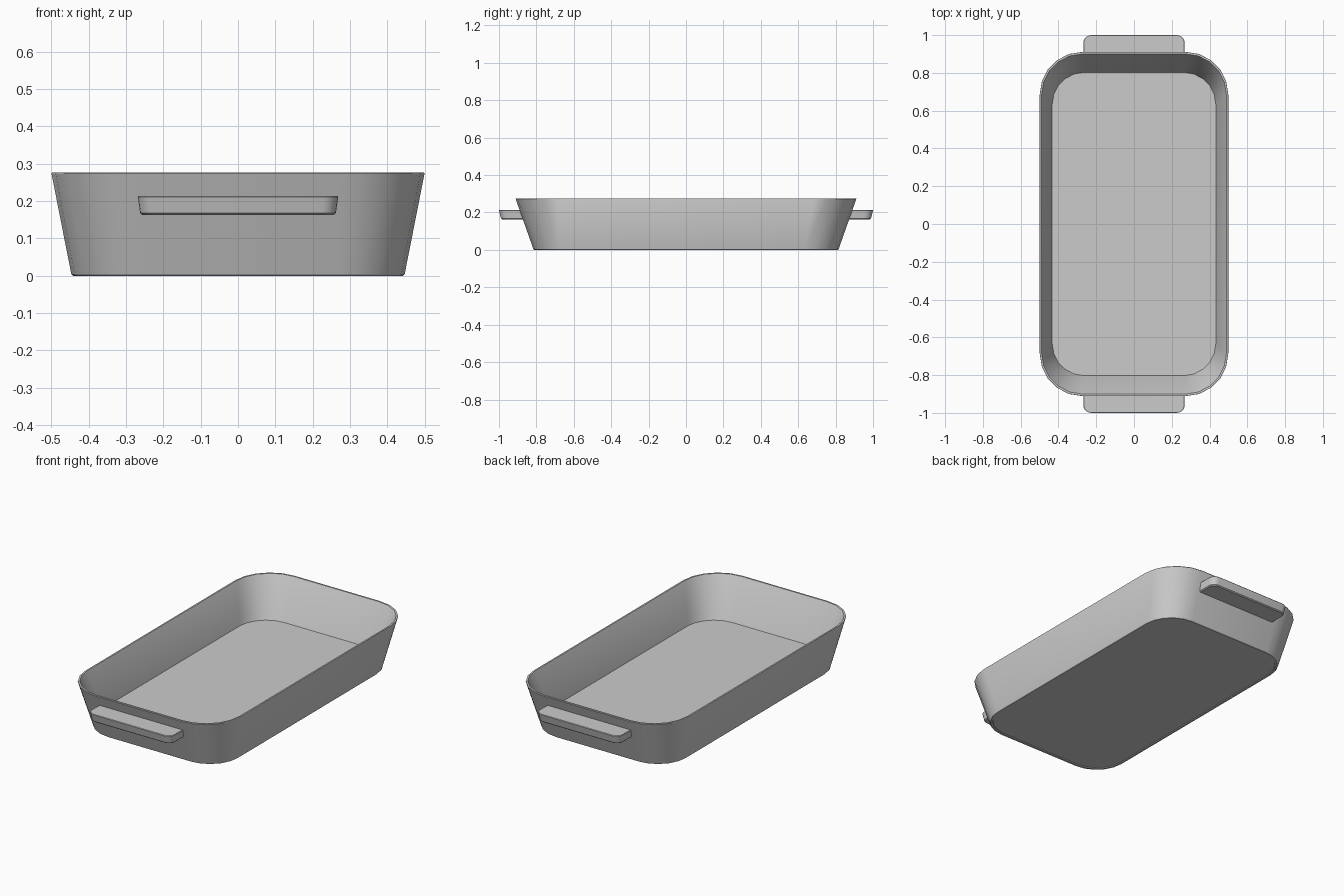
import bpy, bmesh, math

if "Cube" in bpy.data.objects:
    bpy.data.objects.remove(bpy.data.objects["Cube"])


def rounded_rect(hx, hy, r, z, seg=5):
    """Counter-clockwise rounded rectangle as a list of points."""
    pts = []
    for k, (sx, sy) in enumerate([(1, 1), (-1, 1), (-1, -1), (1, -1)]):
        for i in range(seg + 1):
            a = math.pi / 2 * (k + i / seg)
            pts.append((sx * (hx - r) + r * math.cos(a),
                        sy * (hy - r) + r * math.sin(a), z))
    return pts


def handle_outline(hx, y_in, y_out, r, z, seg=5):
    """Tab outline: straight at the wall, rounded at the outer corners."""
    pts = [(-hx, y_in, z), (hx, y_in, z)]
    for k, s in enumerate((1, -1)):
        for i in range(seg + 1):
            a = math.pi / 2 * (k + i / seg)
            pts.append((s * (hx - r) + r * math.cos(a),
                        y_out - r + r * math.sin(a), z))
    return pts


def loft(name, rings, mirror_y=False):
    """Skin successive rings and cap both ends."""
    bm = bmesh.new()
    loops = [[bm.verts.new(p) for p in ring] for ring in rings]
    for a, b in zip(loops, loops[1:]):
        for i in range(len(a)):
            j = (i + 1) % len(a)
            bm.faces.new((a[i], a[j], b[j], b[i]))
    bm.faces.new(loops[0][::-1])
    bm.faces.new(loops[-1])
    if mirror_y:
        geo = bmesh.ops.duplicate(bm, geom=bm.verts[:] + bm.edges[:] + bm.faces[:])
        for v in (g for g in geo["geom"] if isinstance(g, bmesh.types.BMVert)):
            v.co.y *= -1
    bmesh.ops.recalc_face_normals(bm, faces=bm.faces[:])
    mesh = bpy.data.meshes.new(name)
    bm.to_mesh(mesh)
    bm.free()
    obj = bpy.data.objects.new(name, mesh)
    bpy.context.collection.objects.link(obj)
    bpy.ops.object.select_all(action='DESELECT')
    obj.select_set(True)
    bpy.context.view_layer.objects.active = obj
    bpy.ops.object.shade_smooth_by_angle(angle=math.radians(30))
    return obj


# Tapered dish: recessed underside, foot ring, outer wall, rim, inner wall, floor
loft("dish", [
    rounded_rect(0.430, 0.797, 0.166, 0.004),
    rounded_rect(0.432, 0.799, 0.168, 0.0),
    rounded_rect(0.442, 0.811, 0.178, 0.0),
    rounded_rect(0.446, 0.816, 0.182, 0.004),
    rounded_rect(0.499, 0.911, 0.225, 0.273),
    rounded_rect(0.498, 0.910, 0.224, 0.276),
    rounded_rect(0.489, 0.900, 0.215, 0.276),
    rounded_rect(0.487, 0.898, 0.213, 0.273),
    rounded_rect(0.433, 0.803, 0.17, 0.048),
])

# Pair of end handles, slightly narrower underneath
loft("end_handles", [
    handle_outline(0.257, 0.868, 0.983, 0.035, 0.163),
    handle_outline(0.262, 0.870, 0.989, 0.038, 0.168),
    handle_outline(0.268, 0.884, 1.0, 0.042, 0.211),
    handle_outline(0.266, 0.885, 0.998, 0.040, 0.214),
], mirror_y=True)
